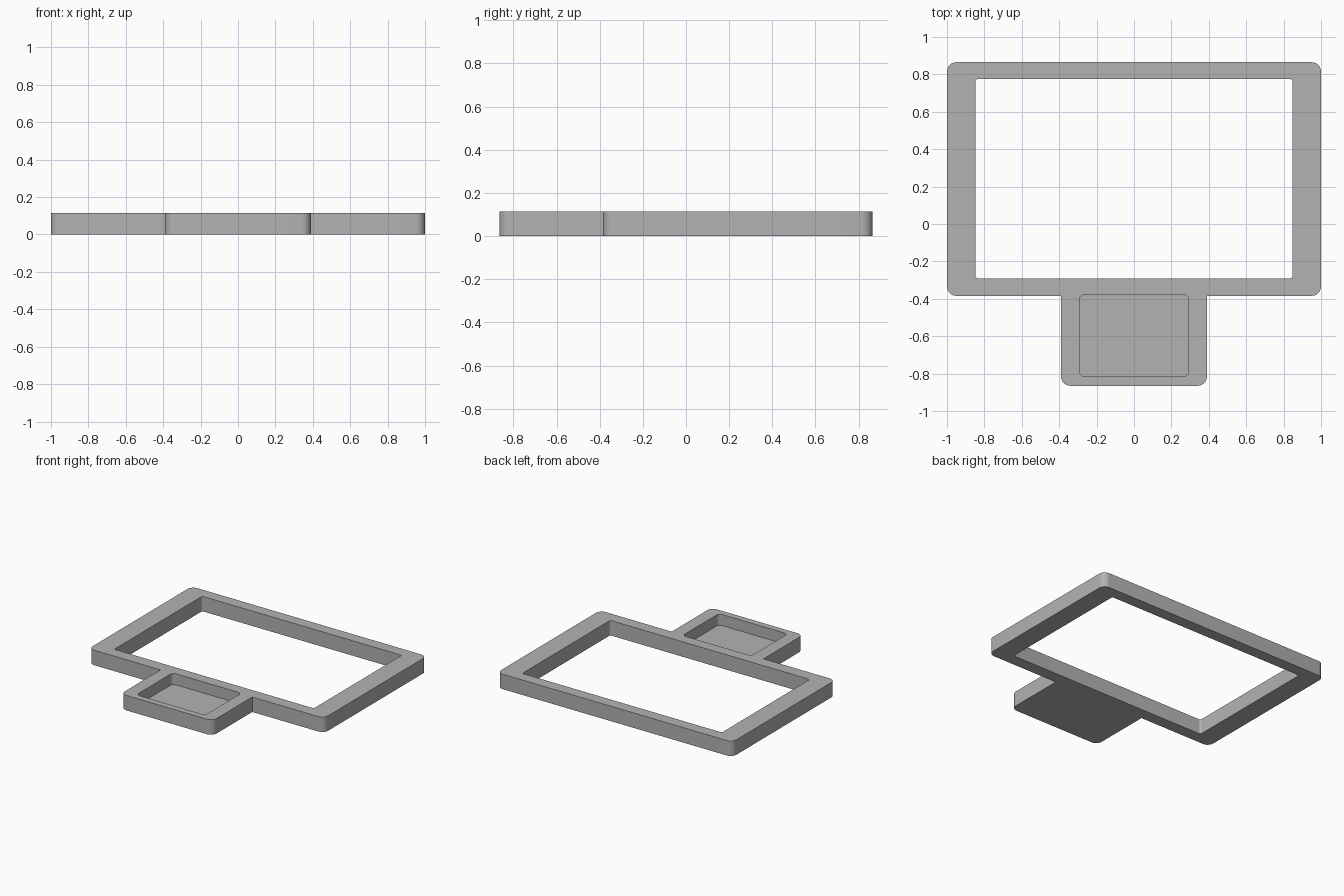
import bpy, bmesh, math
from mathutils import Vector

HEIGHT = 0.115
FLOOR = 0.03          # thickness left under the tray pocket

old = bpy.data.objects.get("Cube")
if old:
    bpy.data.objects.remove(old, do_unlink=True)

grey = bpy.data.materials.new("plain grey")
grey.use_nodes = True
colour = (0.45, 0.45, 0.45, 1)
grey.diffuse_color = colour
grey.node_tree.nodes["Principled BSDF"].inputs["Base Color"].default_value = colour


def rounded(corners, steps=8):
    """Round each (x, y, radius) corner of a right-angled outline."""
    pts = []
    for i, (x, y, r) in enumerate(corners):
        p = Vector((x, y))
        if r == 0:
            pts.append(p)
            continue
        before = (Vector(corners[i - 1][:2]) - p).normalized()
        after = (Vector(corners[(i + 1) % len(corners)][:2]) - p).normalized()
        centre = p + (before + after) * r
        for k in range(steps + 1):
            a = math.pi / 2 * k / steps
            pts.append(centre - after * r * math.cos(a) - before * r * math.sin(a))
    return pts


def box_outline(half_x, y0, y1, r):
    return rounded([(-half_x, y0, r), (half_x, y0, r), (half_x, y1, r), (-half_x, y1, r)])


def slab(name, outline, z0, z1):
    bm = bmesh.new()
    face = bm.faces.new([bm.verts.new((p.x, p.y, z0)) for p in outline])
    top = bmesh.ops.extrude_face_region(bm, geom=[face])["geom"]
    bmesh.ops.translate(bm, vec=(0, 0, z1 - z0),
                        verts=[g for g in top if isinstance(g, bmesh.types.BMVert)])
    bmesh.ops.recalc_face_normals(bm, faces=bm.faces)
    mesh = bpy.data.meshes.new(name)
    bm.to_mesh(mesh)
    bm.free()
    mesh.materials.append(grey)
    obj = bpy.data.objects.new(name, mesh)
    bpy.context.collection.objects.link(obj)
    return obj


# Frame and tray share one rounded outline
half = [(0.39, -0.865, 0.05), (0.39, -0.384, 0), (1, -0.384, 0.05), (1, 0.865, 0.05)]
mirrored = [(-x, y, r) for x, y, r in reversed(half)]
body = slab("frame_with_tray", rounded(half + mirrored), 0, HEIGHT)

# Open window through the frame, and shallow pocket in the tray
cutters = [
    slab("window_cutter", box_outline(0.848, -0.291, 0.776, 0.015), -0.1, HEIGHT + 0.1),
    slab("pocket_cutter", box_outline(0.292, -0.816, -0.376, 0.03), FLOOR, HEIGHT + 0.1),
]
for cutter in cutters:
    cutter.hide_render = True
    mod = body.modifiers.new(cutter.name, "BOOLEAN")
    mod.operation = "DIFFERENCE"
    mod.solver = "EXACT"
    mod.object = cutter

# Bake the cuts, then drop the cutters
bpy.context.view_layer.update()
graph = bpy.context.evaluated_depsgraph_get()
cut_mesh = bpy.data.meshes.new_from_object(body.evaluated_get(graph))
body.modifiers.clear()
body.data = cut_mesh
for cutter in cutters:
    bpy.data.objects.remove(cutter, do_unlink=True)

# Smooth rounded corners, sharp rims
bpy.ops.object.select_all(action="DESELECT")
body.select_set(True)
bpy.context.view_layer.objects.active = body
bpy.ops.object.shade_smooth_by_angle(angle=math.radians(30))
